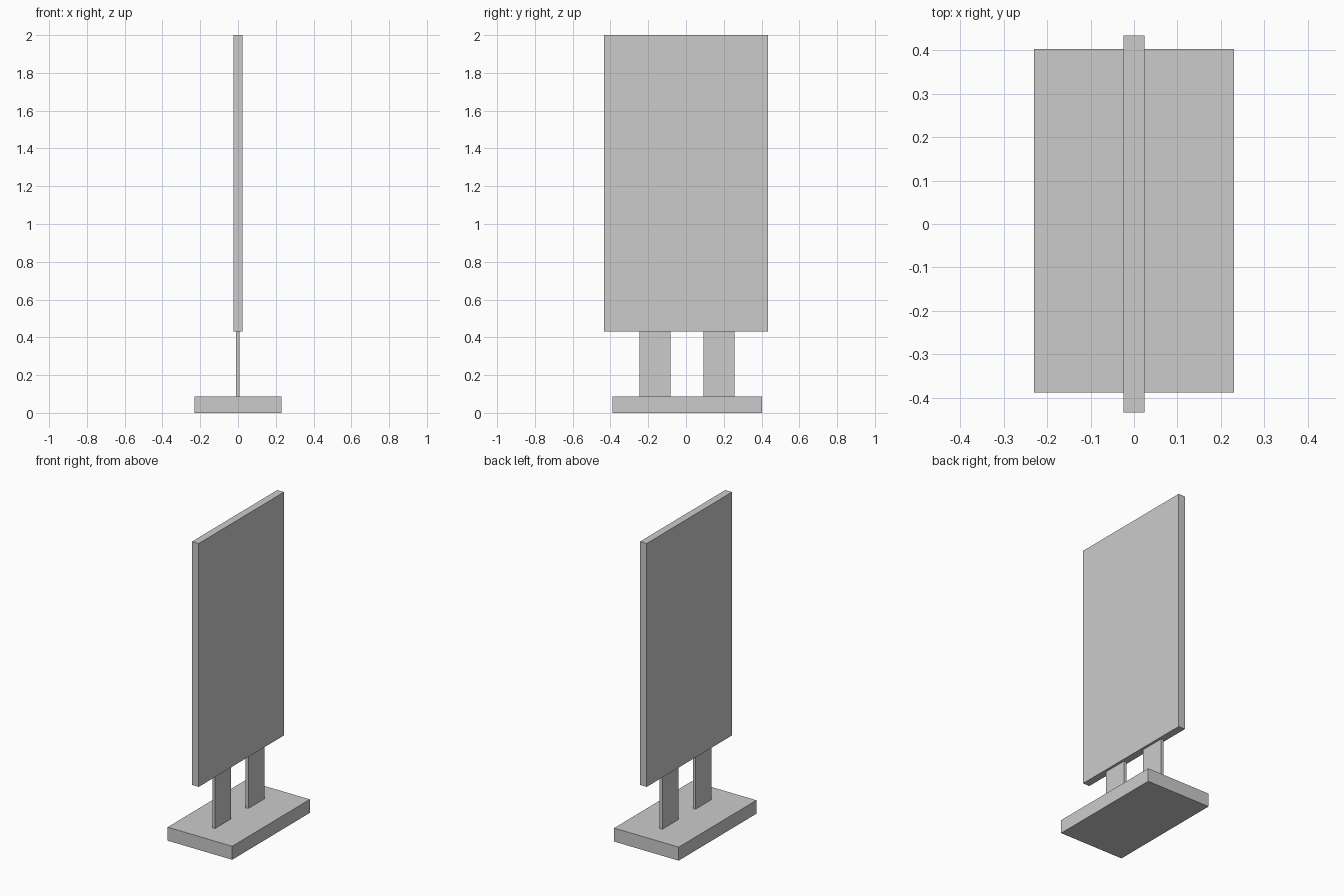
import bpy

if "Cube" in bpy.data.objects:
    bpy.data.objects.remove(bpy.data.objects["Cube"])


def box(name, x, y, z):
    """Axis-aligned box from (min, max) ranges."""
    bpy.ops.mesh.primitive_cube_add(size=1, location=[(a + b) / 2 for a, b in (x, y, z)])
    obj = bpy.context.object
    obj.name = name
    obj.scale = [b - a for a, b in (x, y, z)]
    bpy.ops.object.transform_apply(location=False, rotation=False, scale=True)
    return obj


BASE_TOP = 0.087
PANEL_BOTTOM = 0.432

# Heavy foot slab
box("base", (-0.23, 0.23), (-0.388, 0.403), (0, BASE_TOP))

# Two thin flat posts
for side, y in (("front", (-0.245, -0.082)), ("back", (0.093, 0.256))):
    box(f"{side}_post", (-0.010, 0.008), y, (BASE_TOP, PANEL_BOTTOM))

# Upright display board
box("panel", (-0.024, 0.024), (-0.434, 0.434), (PANEL_BOTTOM, 2.0))
